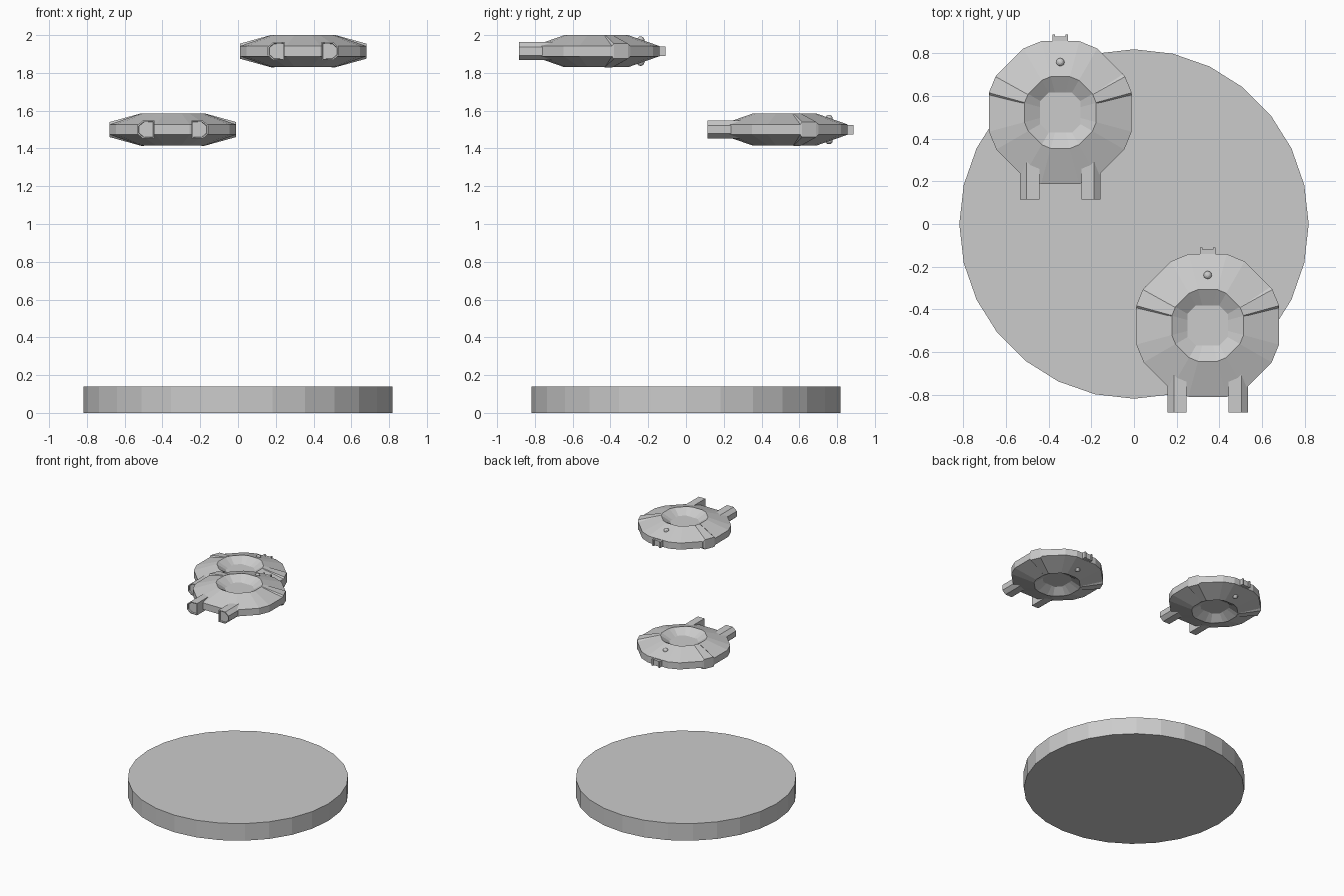
import bpy, bmesh
from math import sin, cos, radians, pi
from mathutils import Matrix

if "Cube" in bpy.data.objects:
    bpy.data.objects.remove(bpy.data.objects["Cube"])


def finish(bm, name, at):
    bmesh.ops.recalc_face_normals(bm, faces=bm.faces)
    me = bpy.data.meshes.new(name)
    bm.to_mesh(me)
    bm.free()
    ob = bpy.data.objects.new(name, me)
    ob.location = at
    bpy.context.collection.objects.link(ob)
    return ob


def loft(bm, loops):
    """Skin a stack of equal-length point loops and cap both ends."""
    rings = [[bm.verts.new(p) for p in lp] for lp in loops]
    n = len(rings[0])
    for a, b in zip(rings, rings[1:]):
        for i in range(n):
            j = (i + 1) % n
            bm.faces.new((a[i], a[j], b[j], b[i]))
    return bm.faces.new(rings[0]), bm.faces.new(rings[-1])


def pol(r, deg, z):
    return (r * cos(radians(deg)), r * sin(radians(deg)), z)


# sixteen corners, alternating wide and narrow facets
ANGLES = [q + a for q in (0, 90, 180, 270) for a in (15, 30, 60, 75)]
R_RIM, R_TOP, Z_RIM, Z_TOP, Z_FLOOR = 0.346, 0.174, 0.027, 0.085, 0.042


def floor_loop(z):
    out = []
    for a in ANGLES:
        c = max(abs(cos(radians(a))), abs(sin(radians(a))))
        out.append(pol(0.094 / c, a, z))
    return out


def saucer(at):
    ring = lambda r, z: [pol(r, a, z) for a in ANGLES]
    bm = bmesh.new()
    loft(bm, [floor_loop(-Z_FLOOR), ring(R_TOP, -Z_TOP), ring(R_RIM, -Z_RIM),
              ring(R_RIM, Z_RIM), ring(R_TOP, Z_TOP), floor_loop(Z_FLOOR)])
    finish(bm, "saucer_hull", at)


def side_panels(at):
    # raised radial strips wrapping the rim, with sloped walls
    bm = bmesh.new()
    for s in (1, -1):
        loops = []
        for a, up, out in ((13.5, -0.003, -0.002), (15.5, 0.013, 0.001),
                           (29, 0.013, 0.001), (32, -0.003, -0.002)):
            pts = [pol(R_TOP, a, Z_TOP + min(up, 0) + 0.001),
                   pol(R_RIM + out, a, Z_RIM + up)]
            pts += [(x, y, -z) for x, y, z in reversed(pts)]
            loops.append([(s * x, y, z) for x, y, z in pts])
        loft(bm, loops)
    finish(bm, "side_panels", at)


def thrusters(at):
    # rear pods, chamfered on the outer side, with recessed ends
    bm = bmesh.new()
    for s in (1, -1):
        prof = [(0.098, -0.048), (0.158, -0.048), (0.188, -0.022),
                (0.188, 0.022), (0.158, 0.048), (0.098, 0.048)]
        end, _ = loft(bm, [[(s * x, y, z) for x, z in prof]
                           for y in (-0.408, -0.19)])
        bmesh.ops.recalc_face_normals(bm, faces=bm.faces)
        bmesh.ops.inset_region(bm, faces=[end], thickness=0.008)
        bmesh.ops.inset_region(bm, faces=[end], thickness=0.002, depth=-0.012)
    finish(bm, "rear_thrusters", at)


def box(bm, x0, x1, y0, y1, z0, z1):
    m = Matrix.Translation(((x0 + x1) / 2, (y0 + y1) / 2, (z0 + z1) / 2))
    m = m @ Matrix.Diagonal((x1 - x0, y1 - y0, z1 - z0, 1))
    bmesh.ops.create_cube(bm, size=1, matrix=m)


def nose(at):
    # forked block at the leading edge
    bm = bmesh.new()
    box(bm, -0.024, 0.024, 0.32, 0.356, -0.022, 0.022)
    for s in (1, -1):
        x = sorted((s * 0.024, s * 0.037))
        box(bm, x[0], x[1], 0.32, 0.366, -0.025, 0.025)
    finish(bm, "nose_block", at)


def studs(at):
    # small domes above and below
    bm = bmesh.new()
    for s in (1, -1):
        bmesh.ops.create_uvsphere(bm, u_segments=12, v_segments=8, radius=0.02,
                                  matrix=Matrix.Translation((0, 0.235, s * 0.058)))
    finish(bm, "dome_studs", at)


# two hovering craft
for spot in ((0.345, -0.475, 1.915), (-0.345, 0.522, 1.5)):
    for part in (saucer, side_panels, thrusters, nose, studs):
        part(spot)

# base disc
bm = bmesh.new()
loft(bm, [[(0.818 * cos(2 * pi * i / 28), 0.818 * sin(2 * pi * i / 28), z)
           for i in range(28)] for z in (0, 0.14)])
finish(bm, "base_disc", (0, 0, 0))
